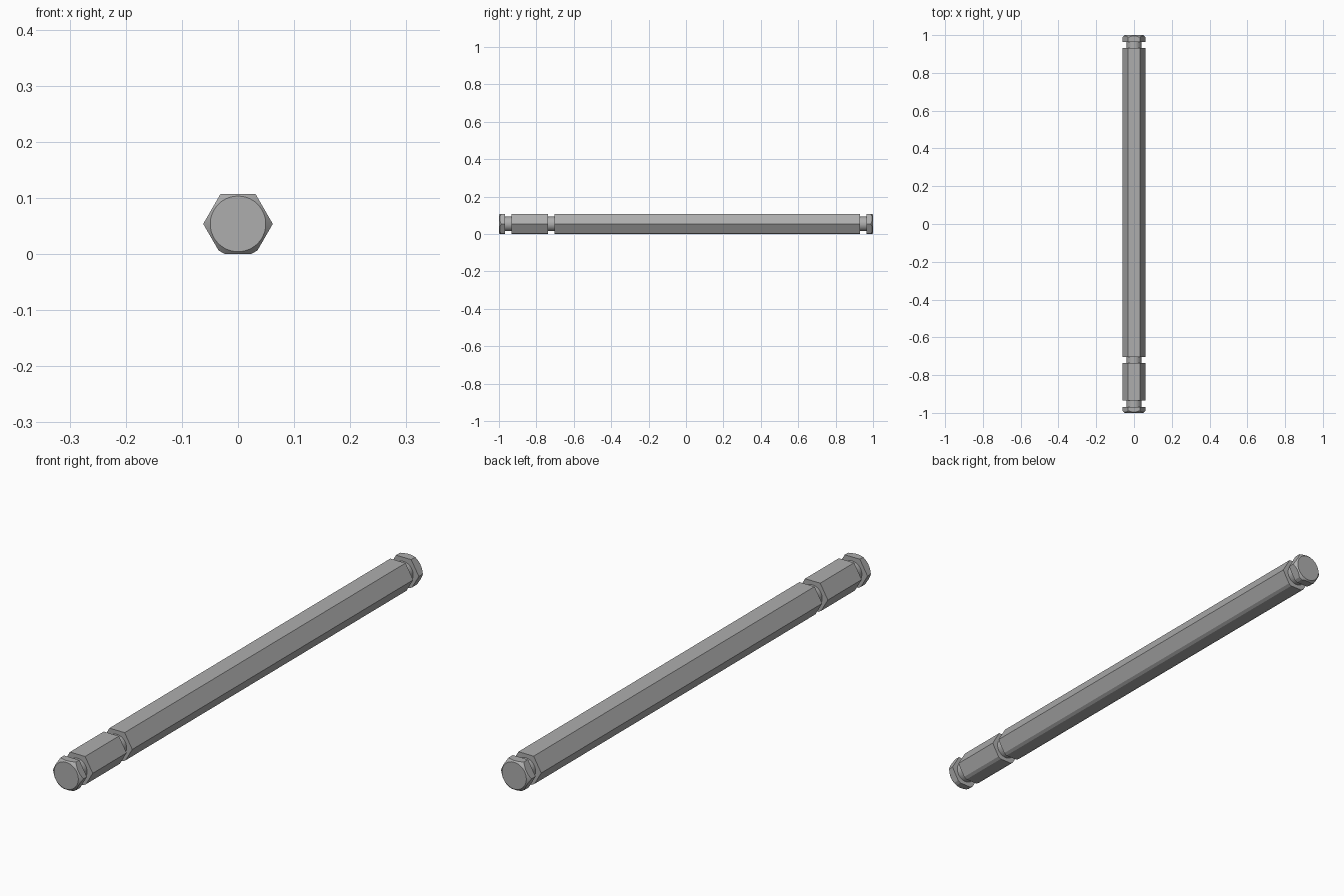
import bpy, bmesh
from math import sin, cos, pi, radians, sqrt

if "Cube" in bpy.data.objects:
    bpy.data.objects.remove(bpy.data.objects["Cube"], do_unlink=True)

APOTHEM = 0.0537
R = APOTHEM * 2 / sqrt(3)
GROOVE = 0.039

steel = bpy.data.materials.new("grey steel")
steel.use_nodes = True
colour = (0.42, 0.42, 0.42, 1)
steel.diffuse_color = colour
steel.node_tree.nodes["Principled BSDF"].inputs["Base Color"].default_value = colour


def new_object(name, bm):
    bmesh.ops.recalc_face_normals(bm, faces=bm.faces)
    mesh = bpy.data.meshes.new(name)
    bm.to_mesh(mesh)
    bm.free()
    mesh.materials.append(steel)
    obj = bpy.data.objects.new(name, mesh)
    bpy.context.collection.objects.link(obj)
    return obj


def loft(name, rings):
    """Skin a list of equal rings and cap both ends."""
    bm = bmesh.new()
    loops = [[bm.verts.new(p) for p in ring] for ring in rings]
    n = len(loops[0])
    for a, b in zip(loops, loops[1:]):
        for i in range(n):
            j = (i + 1) % n
            bm.faces.new((a[i], a[j], b[j], b[i]))
    bm.faces.new(loops[0])
    bm.faces.new(loops[-1])
    return new_object(name, bm)


# Hexagonal bar with the two lower edges slightly broken
corners = [(R * cos(k * pi / 3), R * sin(k * pi / 3)) for k in range(6)]
section = []
for k, (x, z) in enumerate(corners):
    if k in (4, 5):
        for other in (corners[k - 1], corners[(k + 1) % 6]):
            section.append((x + (other[0] - x) * 0.12, z + (other[1] - z) * 0.12))
    else:
        section.append((x, z))
shaft = loft("hex_shaft", [[(x, y, z + APOTHEM) for x, z in section] for y in (-1.01, 1.01)])

# Turned envelope: chamfered ends and three round grooves
profile = [(-1, 0.0495), (-0.985, 0.0645)]
for start, end in ((-0.968, -0.934), (-0.737, -0.704), (0.931, 0.964)):
    profile += [(start, 0.08), (start, GROOVE), (end, GROOVE), (end, 0.08)]
profile += [(0.985, 0.0645), (1, 0.0495)]
SEG = 64
turned = loft("turning_cutter", [
    [(r * cos(2 * pi * (i + 0.5) / SEG), y, APOTHEM + r * sin(2 * pi * (i + 0.5) / SEG)) for i in range(SEG)]
    for y, r in profile])
turned.hide_render = True

# Turn the bar by keeping only what lies inside the envelope
cut = shaft.modifiers.new("turning", 'BOOLEAN')
cut.operation = 'INTERSECT'
cut.solver = 'EXACT'
cut.object = turned
bpy.ops.object.select_all(action='DESELECT')
shaft.select_set(True)
bpy.context.view_layer.objects.active = shaft
bpy.ops.object.modifier_apply(modifier=cut.name)
bpy.data.objects.remove(turned, do_unlink=True)
bpy.ops.object.shade_smooth_by_angle(angle=radians(25))
